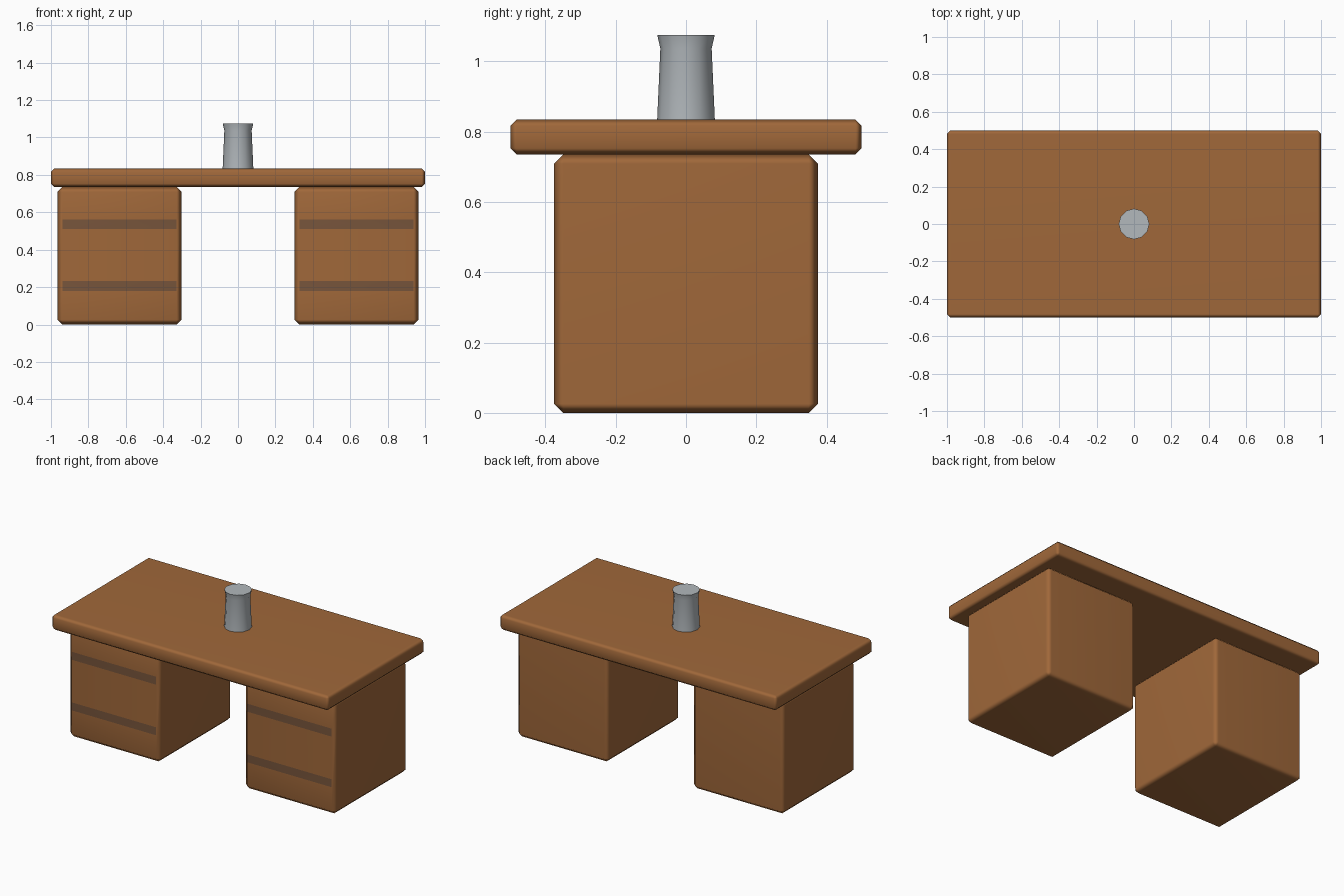
import bpy, bmesh, math
from mathutils import Vector

if "Cube" in bpy.data.objects:
    bpy.data.objects.remove(bpy.data.objects["Cube"])


def material(name, color):
    m = bpy.data.materials.new(name)
    m.diffuse_color = (*color, 1.0)
    m.use_nodes = True
    m.node_tree.nodes["Principled BSDF"].inputs["Base Color"].default_value = m.diffuse_color
    return m


WOOD = material("brown wood", (0.352, 0.138, 0.042))
DARK = material("dark drawer gap", (0.185, 0.090, 0.044))
METAL = material("grey metal", (0.445, 0.479, 0.503))


def finish(bm, name, mats, angle):
    bmesh.ops.recalc_face_normals(bm, faces=bm.faces)
    mesh = bpy.data.meshes.new(name)
    bm.to_mesh(mesh)
    bm.free()
    obj = bpy.data.objects.new(name, mesh)
    bpy.context.collection.objects.link(obj)
    for m in mats:
        mesh.materials.append(m)
    bpy.ops.object.select_all(action='DESELECT')
    obj.select_set(True)
    bpy.context.view_layer.objects.active = obj
    bpy.ops.object.shade_smooth_by_angle(angle=math.radians(angle))
    return obj


def chamfered_box(name, lo, hi, chamfer, stripes=()):
    lo, hi = Vector(lo), Vector(hi)
    bm = bmesh.new()
    bmesh.ops.create_cube(bm, size=1)
    for v in bm.verts:
        v.co = (lo + hi) / 2 + v.co * (hi - lo)
    bmesh.ops.bevel(bm, geom=bm.edges[:], offset=chamfer, segments=1,
                    profile=0.5, affect='EDGES')

    def front_faces():
        bm.normal_update()
        return [f for f in bm.faces if f.normal.y < -0.99]

    # cut the front face into bands and darken the drawer gaps
    for z in (z for band in stripes for z in band):
        faces = front_faces()
        edges = {e for f in faces for e in f.edges}
        verts = {v for f in faces for v in f.verts}
        bmesh.ops.bisect_plane(bm, geom=faces + list(edges) + list(verts),
                               plane_co=(0, 0, z), plane_no=(0, 0, 1))
    for f in front_faces():
        zc = f.calc_center_median().z
        if any(a < zc < b for a, b in stripes):
            f.material_index = 1
    obj = finish(bm, name, [WOOD, DARK] if stripes else [WOOD], 60)
    obj.modifiers.new("weighted normals", 'WEIGHTED_NORMAL').keep_sharp = True
    return obj


# desk top
chamfered_box("desk_top", (-1, -0.5, 0.735), (1, 0.5, 0.835), 0.018)

# drawer pedestals, left and right
for side, x0, x1 in (("left", -0.965, -0.302), ("right", 0.302, 0.965)):
    chamfered_box(side + "_drawer_pedestal", (x0, -0.375, 0), (x1, 0.375, 0.735),
                  0.026, ((0.18, 0.232), (0.51, 0.562)))

# tapered cup with flared rim
SIDES = 12
bm = bmesh.new()
rings = []
for r, z in ((0.082, 0.835), (0.073, 1.037), (0.082, 1.076)):
    rings.append([bm.verts.new((r * math.cos(2 * math.pi * i / SIDES),
                                r * math.sin(2 * math.pi * i / SIDES), z))
                  for i in range(SIDES)])
for a, b in zip(rings, rings[1:]):
    for i in range(SIDES):
        j = (i + 1) % SIDES
        bm.faces.new((a[i], a[j], b[j], b[i]))
bm.faces.new(rings[0][::-1])
bm.faces.new(rings[-1])
finish(bm, "cup", [METAL], 40)
